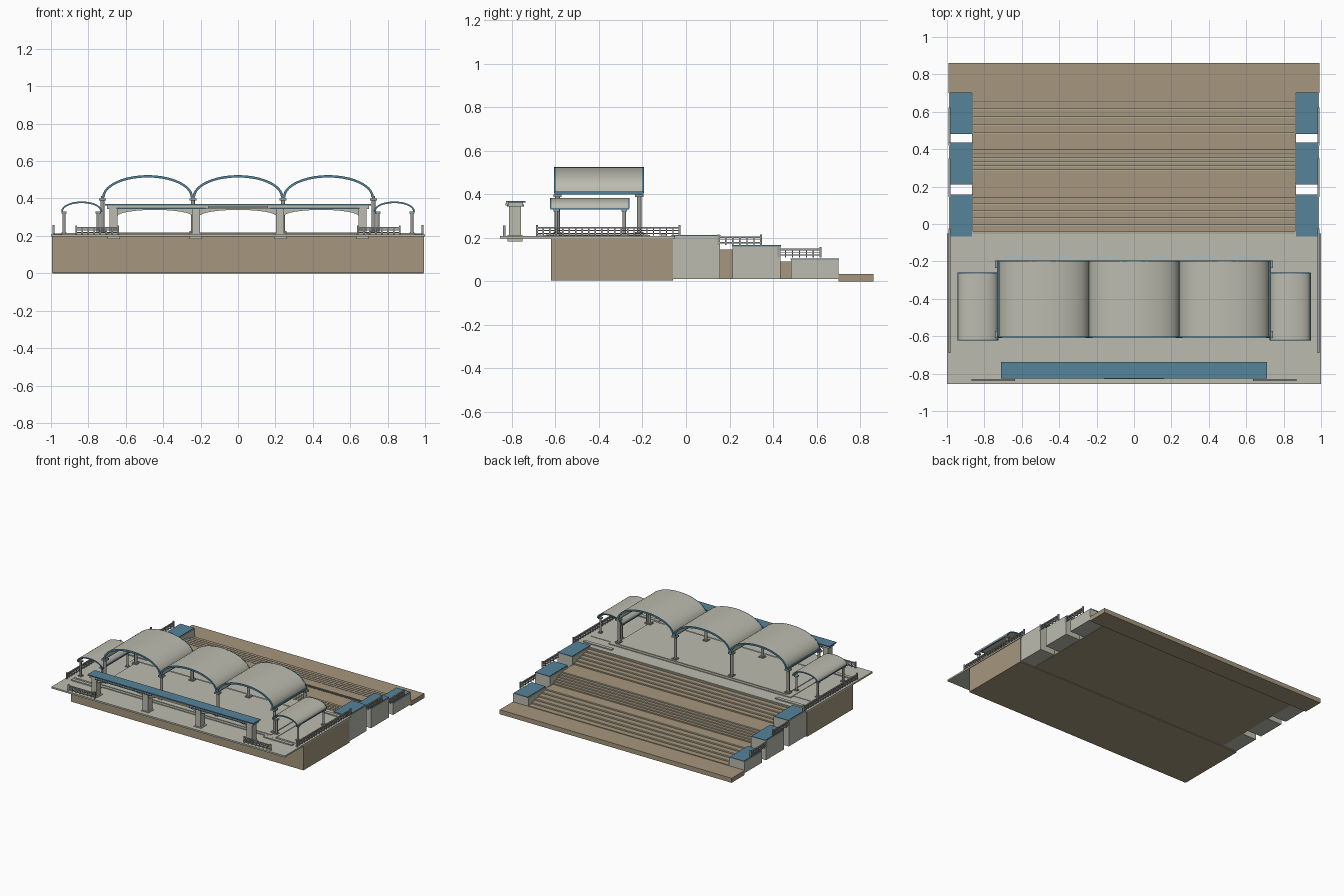
import bpy, bmesh, math
from mathutils import Vector

if "Cube" in bpy.data.objects:
    bpy.data.objects.remove(bpy.data.objects["Cube"])


def material(name, rgb):
    m = bpy.data.materials.new(name)
    m.diffuse_color = (*rgb, 1)
    m.use_nodes = True
    m.node_tree.nodes["Principled BSDF"].inputs["Base Color"].default_value = m.diffuse_color
    return m


STONE = material("pale stone", (0.50, 0.50, 0.43))
TAN = material("tan paving", (0.38, 0.31, 0.21))
BLUE = material("slate blue", (0.09, 0.23, 0.32))
METAL = material("grey metal", (0.33, 0.34, 0.31))


def finish(name, bm, mat, smooth=False):
    bmesh.ops.recalc_face_normals(bm, faces=bm.faces)
    me = bpy.data.meshes.new(name)
    bm.to_mesh(me)
    bm.free()
    ob = bpy.data.objects.new(name, me)
    bpy.context.collection.objects.link(ob)
    me.materials.append(mat)
    if smooth:
        bpy.context.view_layer.objects.active = ob
        ob.select_set(True)
        bpy.ops.object.shade_smooth_by_angle(angle=math.radians(40))
        ob.select_set(False)
    return ob


def add_box(bm, x0, x1, y0, y1, z0, z1):
    vs = bmesh.ops.create_cube(bm, size=1)["verts"]
    for v in vs:
        v.co = Vector(((x0 + x1) / 2 + v.co.x * (x1 - x0),
                       (y0 + y1) / 2 + v.co.y * (y1 - y0),
                       (z0 + z1) / 2 + v.co.z * (z1 - z0)))


def boxes(name, mat, *dims):
    bm = bmesh.new()
    for d in dims:
        add_box(bm, *d)
    return finish(name, bm, mat)


def add_prism(bm, pts, axis, a, b):
    """Extrude a closed 2D outline along x or y."""
    def put(p, t):
        return (t, p[0], p[1]) if axis == "x" else (p[0], t, p[1])
    f = bm.faces.new([bm.verts.new(put(p, a)) for p in pts])
    ext = bmesh.ops.extrude_face_region(bm, geom=[f])
    shift = Vector(put((0, 0), b - a))
    for v in ext["geom"]:
        if isinstance(v, bmesh.types.BMVert):
            v.co += shift


def add_post(bm, x, y, z0, z1, r, seg=12):
    vs = bmesh.ops.create_cone(bm, cap_ends=True, segments=seg, radius1=r,
                               radius2=r, depth=z1 - z0)["verts"]
    bmesh.ops.translate(bm, verts=vs, vec=(x, y, (z0 + z1) / 2))


def arch(cx, hw, z, h, t, n=20):
    """Closed arched band, t thick."""
    ang = [math.pi * i / n for i in range(n + 1)]
    outer = [(cx + hw * math.cos(a), z + h * math.sin(a)) for a in ang]
    inner = [(cx + (hw - t) * math.cos(a), z + (h - t) * math.sin(a)) for a in ang]
    return outer + inner[::-1]


SIDES = (-1, 1)


def span(s, a, b):
    return (min(s * a, s * b), max(s * a, s * b))


# Plinth, terrace and lowest landing
boxes("plinth", TAN, (-0.995, 0.995, -0.62, -0.06, 0.005, 0.196))
boxes("terrace", STONE, (-1, 1, -0.855, -0.05, 0.196, 0.208))
boxes("lower_landing", TAN, (-0.993, 0.993, 0.70, 0.86, 0, 0.035))
boxes("hall_floor", STONE, (-0.78, 0.78, -0.66, -0.165, 0.208, 0.214),
      (-0.955, 0.955, -0.64, -0.20, 0.208, 0.211))
boxes("hall_threshold", STONE, (-0.73, 0.73, -0.64, -0.185, 0.214, 0.219))
boxes("low_benches", STONE, *[(*span(s, 0.70, 0.945), y, y + 0.026, 0.208, 0.216)
                              for s in SIDES for y in (-0.69, -0.115)])

# Broad staircase: three flights with landings
profile = [(-0.06, 0.01), (-0.06, 0.205)]
nosings = []
FLIGHTS = ((-0.04, 0.145, 0.205, 0.147), (0.29, 0.40, 0.147, 0.091),
           (0.49, 0.70, 0.091, 0.03))
for y0, y1, z0, z1 in FLIGHTS:
    n = 6
    for i in range(n):
        y = y0 + (y1 - y0) * i / (n - 1)
        za, zb = (z0 + (z1 - z0) * k / n for k in (i, i + 1))
        profile += [(y, za), (y, zb)]
        if i < n - 1:
            nosings.append((-0.86, 0.86, y - 0.005, y + 0.0005, za - 0.003, za + 0.001))
profile.append((0.70, 0.01))
bm = bmesh.new()
add_prism(bm, profile, "x", -0.865, 0.865)
finish("staircase", bm, TAN)
boxes("step_nosings", STONE, *nosings)

# Cheek blocks beside the stairs with blue caps
CHEEKS = ((-0.065, 0.157, 0.208), (0.213, 0.435, 0.16), (0.483, 0.70, 0.1))
boxes("cheek_blocks", STONE, *[(*span(s, 0.86, 0.99), a, b, 0.012, z)
                               for s in SIDES for a, b, z in CHEEKS])
boxes("cheek_caps", BLUE, *[(*span(s, 0.865, 0.985), a - 0.002, b + 0.002, z, z + 0.006)
                            for s in SIDES for a, b, z in CHEEKS])


# Railings
def railing(bm, axis, fixed, a, b, z, h=0.04):
    def bar(u0, u1, z0, z1, w):
        f = (fixed - w, fixed + w)
        add_box(bm, *((u0, u1, *f) if axis == "x" else (*f, u0, u1)), z0, z1)
    bar(a, b, z + h - 0.008, z + h, 0.005)
    bar(a, b, z + 0.008, z + 0.013, 0.004)
    bar(a, b, z + 0.022, z + 0.026, 0.003)
    n = round((b - a) / 0.03)
    for i in range(n + 1):
        u = a + (b - a) * i / n
        end = i in (0, n)
        w = 0.005 if end else 0.003
        bar(u - w, u + w, z, z + h + (0.008 if end else -0.004), w)


bm = bmesh.new()
for s in SIDES:
    for a, b, z in ((-0.685, -0.03, 0.21), (0.15, 0.345, 0.167), (0.425, 0.617, 0.11)):
        railing(bm, "y", s * 0.986, a, b, z)
    railing(bm, "x", -0.835, *span(s, 0.64, 0.865), 0.208)
finish("railings", bm, METAL)

# Main vaults: shell, blue end ribs and eave beams
PITCH = 0.483
shell, ribs, eaves = bmesh.new(), bmesh.new(), bmesh.new()
for k in (-1, 0, 1):
    add_prism(shell, arch(k * PITCH, 0.2405, 0.408, 0.117, 0.007), "y", -0.60, -0.20)
    for y in (-0.606, -0.202):
        add_prism(ribs, arch(k * PITCH, 0.243, 0.406, 0.119, 0.013), "y", y, y + 0.008)
for k in (-1.5, -0.5, 0.5, 1.5):
    add_box(eaves, k * PITCH - 0.008, k * PITCH + 0.008, -0.604, -0.196, 0.40, 0.412)

# Side vaults
for s in SIDES:
    add_prism(shell, arch(s * 0.836, 0.106, 0.336, 0.048, 0.006), "y", -0.617, -0.265)
    for y in (-0.624, -0.267):
        add_prism(ribs, arch(s * 0.836, 0.108, 0.334, 0.050, 0.009), "y", y, y + 0.007)
    for x in (0.73, 0.94):
        add_box(eaves, s * x - 0.005, s * x + 0.005, -0.622, -0.262, 0.329, 0.337)
finish("vault_roofs", shell, STONE, True)
finish("vault_ribs", ribs, BLUE, True)
finish("eave_beams", eaves, BLUE)

# Vault columns with bases and capitals
bm = bmesh.new()
for k in (-1.5, -0.5, 0.5, 1.5):
    for y in (-0.59, -0.215):
        x = k * PITCH
        add_post(bm, x, y, 0.21, 0.40, 0.011)
        add_box(bm, x - 0.019, x + 0.019, y - 0.019, y + 0.019, 0.21, 0.226)
        add_box(bm, x - 0.019, x + 0.019, y - 0.019, y + 0.019, 0.388, 0.40)
for s in SIDES:
    for x in (0.748, 0.93):
        for y in (-0.595, -0.283):
            add_post(bm, s * x, y, 0.208, 0.33, 0.008)
            add_box(bm, s * x - 0.013, s * x + 0.013, y - 0.013, y + 0.013, 0.208, 0.219)
            add_box(bm, s * x - 0.013, s * x + 0.013, y - 0.013, y + 0.013, 0.32, 0.33)
finish("vault_columns", bm, METAL, True)

# Front gate: piers, beam, blue cap and arched brackets
PIERS = (-0.665, -0.225, 0.225, 0.665)
boxes("gate_piers", STONE, *[(x - 0.022, x + 0.022, -0.812, -0.757, 0.205, 0.345) for x in PIERS],
      *[(x - 0.033, x + 0.033, -0.82, -0.75, 0.183, 0.212) for x in PIERS])
boxes("gate_beam", STONE, (-0.70, 0.70, -0.818, -0.748, 0.345, 0.362))
boxes("gate_cap", BLUE, (-0.71, 0.71, -0.826, -0.738, 0.362, 0.37))
boxes("gate_trim", BLUE, *[(*span(s, 0.17, 0.65), -0.821, -0.745, 0.343, 0.352) for s in SIDES])
boxes("gate_panel", STONE, (-0.16, 0.16, -0.83, -0.82, 0.348, 0.36))
bm = bmesh.new()
for a, b in zip(PIERS, PIERS[1:]):
    c, hw, n = (a + b) / 2, (b - a) / 2 - 0.02, 16
    curve = [(c + hw * math.cos(math.pi * i / n), 0.305 + 0.034 * math.sin(math.pi * i / n))
             for i in range(n + 1)]
    add_prism(bm, [(c - hw, 0.346), (c + hw, 0.346)] + curve, "y", -0.80, -0.77)
finish("gate_brackets", bm, STONE)
